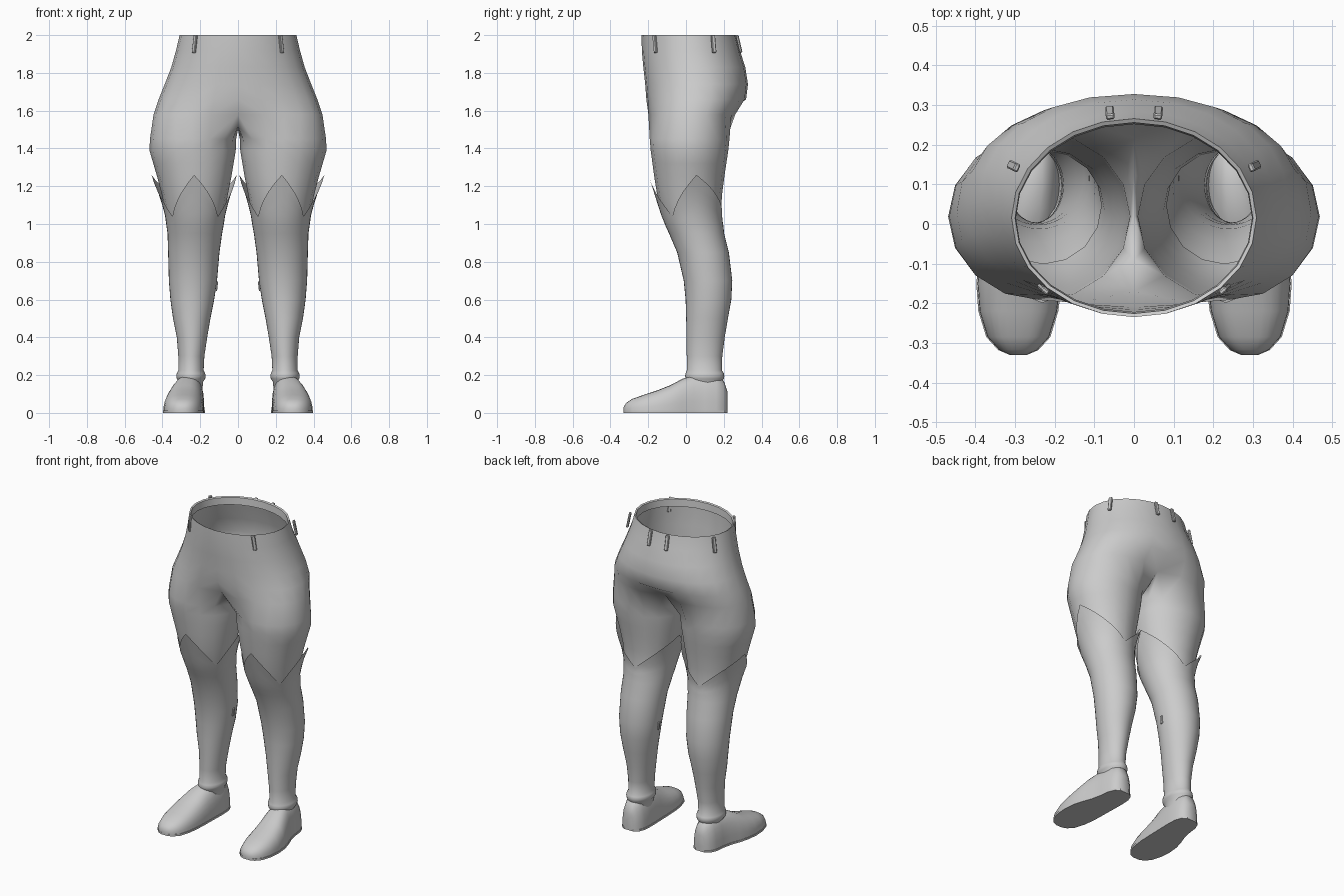
import bpy, bmesh
from math import sin, cos, pi, radians, copysign
from mathutils import Vector, Euler

if "Cube" in bpy.data.objects:
    bpy.data.objects.remove(bpy.data.objects["Cube"])


def spow(v, e):
    return copysign(abs(v) ** e, v)


def bridge(bm, a, b, closed=True):
    n = min(len(a), len(b))
    for i in range(n if closed else n - 1):
        j = (i + 1) % n
        bm.faces.new((a[i], a[j], b[j], b[i]))


def finish(bm, name, angle=50):
    bmesh.ops.recalc_face_normals(bm, faces=bm.faces)
    me = bpy.data.meshes.new(name)
    bm.to_mesh(me)
    bm.free()
    ob = bpy.data.objects.new(name, me)
    bpy.context.collection.objects.link(ob)
    mod = ob.modifiers.new("Mirror", 'MIRROR')
    mod.merge_threshold = 0.0005
    bpy.ops.object.select_all(action='DESELECT')
    ob.select_set(True)
    bpy.context.view_layer.objects.active = ob
    bpy.ops.object.shade_smooth_by_angle(angle=radians(angle))
    return ob


def loft(name, rings, caps=False, angle=50):
    bm = bmesh.new()
    vs = [[bm.verts.new(p) for p in r] for r in rings]
    for a, b in zip(vs, vs[1:]):
        bridge(bm, a, b)
    if caps:
        bm.faces.new(vs[0])
        bm.faces.new(vs[-1])
    return finish(bm, name, angle)


# Leg outline by height: z, outer x, inner x, front y, back y
LEG = [(1.45, .466, .010, -.192, .230), (1.39, .469, .012, -.187, .224),
       (1.25, .428, .035, -.168, .203), (1.15, .402, .055, -.152, .190),
       (1.04, .380, .074, -.125, .186), (0.95, .371, .086, -.088, .200),
       (0.85, .368, .100, -.045, .225), (0.70, .364, .113, -.010, .243),
       (0.60, .356, .128, .000, .238), (0.50, .342, .148, .003, .220),
       (0.40, .322, .165, .005, .203), (0.30, .314, .180, .006, .190),
       (0.225, .314, .184, .006, .188)]


def leg_point(z, ang, grow=0.0):
    z = max(min(z, LEG[0][0]), LEG[-1][0])
    for hi, lo in zip(LEG, LEG[1:]):
        if z >= lo[0]:
            f = (hi[0] - z) / (hi[0] - lo[0])
            break
    xo, xi, yf, yb = [h + (l - h) * f for h, l in zip(hi[1:], lo[1:])]
    return Vector(((xo + xi) / 2 + ((xo - xi) / 2 + grow) * cos(ang),
                   (yf + yb) / 2 + ((yb - yf) / 2 + grow) * sin(ang), z))


# Trousers: half hip arcs that split into closed thigh rings below the crotch
HIPS = [(1.95, .298, -.222, .252, 1), (1.995, .300, -.226, .256, 1),
        (2.0, .309, -.235, .266, 1), (1.92, .328, -.234, .285, 1),
        (1.83, .353, -.226, .314, .95), (1.74, .388, -.216, .328, .92),
        (1.66, .420, -.210, .318, .88), (1.58, .447, -.206, .268, .85)]
bm = bmesh.new()
rows = []
for z, rx, yf, yb, e in HIPS:
    rows.append([bm.verts.new((rx * spow(sin(pi * k / 12), e) if 0 < k < 12 else 0,
                               (yf + yb) / 2 - (yb - yf) / 2 * spow(cos(pi * k / 12), e), z))
                 for k in range(13)])
for a, b in zip(rows, rows[1:]):
    bridge(bm, a, b, False)
crotch = rows[-1]
crotch[0].co.y, crotch[-1].co.y = -.17, .215
crotch += [bm.verts.new(p) for p in ((0, .13, 1.525), (0, .02, 1.50), (0, -.09, 1.515))]
prev = crotch
for z in (1.45, 1.39, 1.32, 1.25, 1.15, 1.04, .98):
    ring = [bm.verts.new(leg_point(z, radians(-135 + 22.5 * k))) for k in range(16)]
    bridge(bm, prev, ring)
    prev = ring
finish(bm, "trousers")

# Boot shafts with three flared points around the top edge
ZIG = [(-140, 0), (-90, 1), (-40, 0), (10, 1), (90, 0), (170, 1), (220, 0)]


def zigzag(deg):
    for (a, u), (b, v) in zip(ZIG, ZIG[1:]):
        if a <= deg <= b:
            return u + (v - u) * (deg - a) / (b - a)


degs = range(-140, 220, 10)
rings = []
for f in (1, .75, .5, .25, 0):
    ring = []
    for d in degs:
        t = zigzag(d)
        flare = .004 + .026 * t * f * f
        ring.append(leg_point(.99 + f * (.05 + .22 * t), radians(d), flare))
    rings.append(ring)
for z, *_ in LEG[5:]:
    rings.append([leg_point(z, radians(d), .002) for d in degs])
# ankle roll
for z, g in ((.21, .010), (.195, .013), (.18, .010), (.165, .0), (.12, -.005)):
    rings.append([leg_point(0, radians(d), g) + Vector((0, .002, z - .225)) for d in degs])
loft("boot_shaft", rings)

# Shoes: cross-sections from toe to heel (y, centre x, half width, height)
SHOE = [(-.330, .292, .020, .030), (-.318, .292, .048, .052), (-.285, .292, .078, .074),
        (-.22, .292, .098, .097), (-.15, .290, .105, .120), (-.08, .285, .103, .148),
        (-.02, .276, .095, .180), (.04, .264, .085, .200), (.10, .257, .079, .205),
        (.16, .255, .074, .198), (.20, .254, .058, .170), (.220, .254, .030, .110)]
loft("shoe", [[(cx + w * spow(cos(pi * k / 14), .75), y, .006 + (h - .006) * spow(sin(pi * k / 14), .85))
               if 0 < k < 14 else (cx + w * cos(pi * k / 14), y, .006)
               for k in range(15)] for y, cx, w, h in SHOE], caps=True)

# Flat soles
edge = [(cx + w + .003, y) for y, cx, w, h in SHOE] + [(cx - w - .003, y) for y, cx, w, h in SHOE[::-1]]
loft("sole", [[(x, y, z) for x, y in edge] for z in (0, .012)], caps=True, angle=30)


def strip(name, loc, size, rot):
    bm = bmesh.new()
    bmesh.ops.create_cube(bm, size=1)
    bmesh.ops.scale(bm, vec=size, verts=bm.verts)
    bmesh.ops.bevel(bm, geom=bm.edges[:], offset=min(size) * .25, segments=1, affect='EDGES')
    bmesh.ops.rotate(bm, matrix=Euler(rot).to_matrix(), verts=bm.verts)
    bmesh.ops.translate(bm, vec=loc, verts=bm.verts)
    finish(bm, name, 30)


# Belt loops (front, side, back) and the small tab inside each calf
strip("front_belt_loop", (.229, -.164, 1.953), (.022, .014, .095), (0, radians(-8), radians(42)))
strip("side_belt_loop", (.304, .146, 1.953), (.014, .022, .095), (0, radians(-11), radians(25)))
strip("back_belt_loop", (.061, .281, 1.953), (.022, .014, .095), (radians(13), 0, radians(-5)))
strip("calf_tab", (.112, .115, .67), (.008, .016, .05), (0, radians(-6), 0))
